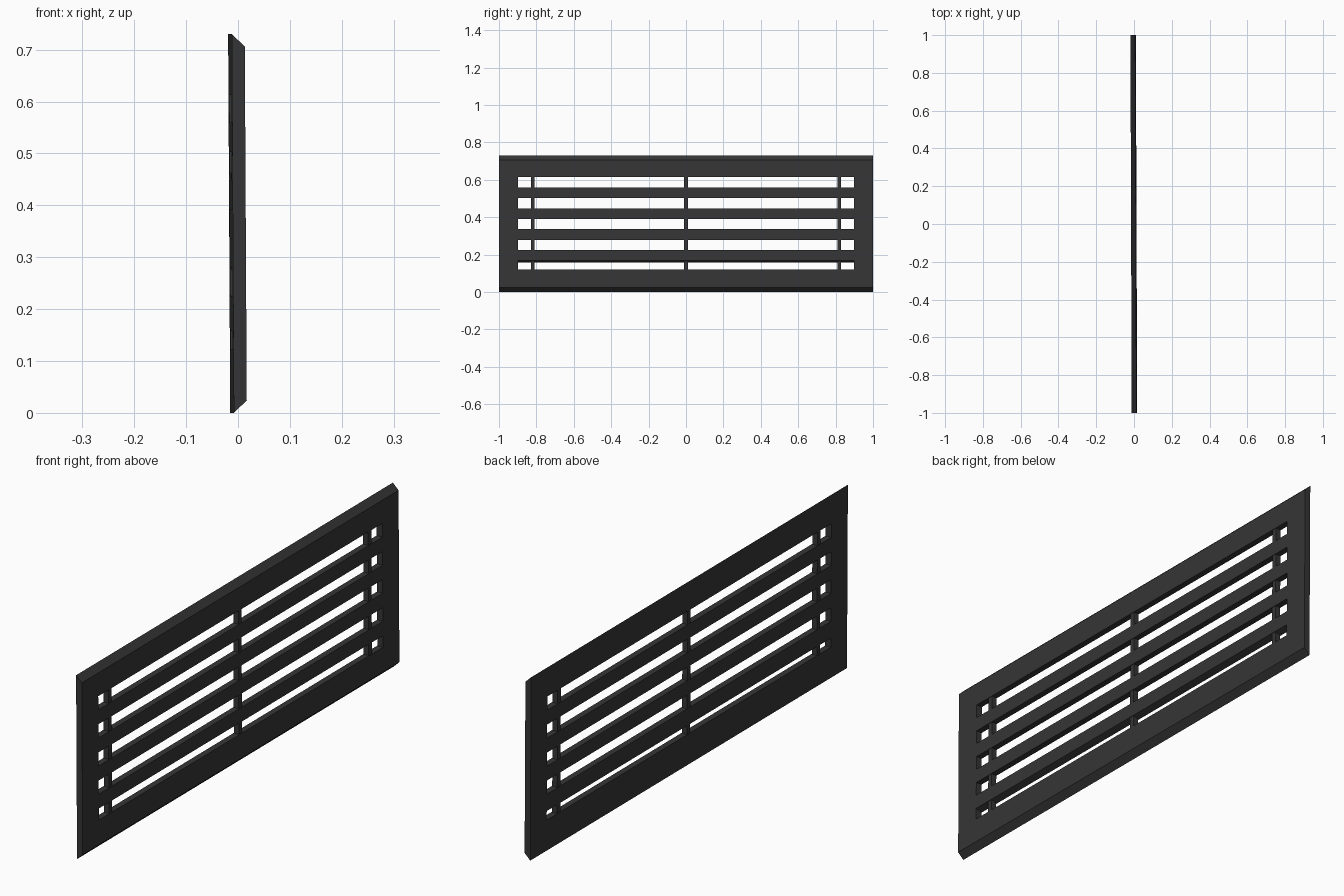
import bpy, bmesh

if "Cube" in bpy.data.objects:
    bpy.data.objects.remove(bpy.data.objects["Cube"])

# one dark colour for the whole grille
mat = bpy.data.materials.new("dark_charcoal")
mat.diffuse_color = (0.036, 0.036, 0.036, 1)
mat.use_nodes = True
mat.node_tree.nodes["Principled BSDF"].inputs["Base Color"].default_value = mat.diffuse_color

BACK, FRONT = -0.0115, 0.0135   # plate depth
HEIGHT, BEVEL = 0.73, 0.024
OPEN_Y, OPEN_LO, OPEN_HI = 0.897, 0.122, 0.614


def lean(x, y, z):
    """The plate is very slightly turned and tilted back."""
    return (x - 0.0035 * y - 0.0055 * z, y, z)


def prism(name, profile, y0, y1):
    """Extrude an (x, z) profile along y."""
    bm = bmesh.new()
    a = [bm.verts.new(lean(x, y0, z)) for x, z in profile]
    b = [bm.verts.new(lean(x, y1, z)) for x, z in profile]
    bm.faces.new(a)
    bm.faces.new(b[::-1])
    n = len(a)
    for i in range(n):
        bm.faces.new((a[i], b[i], b[(i + 1) % n], a[(i + 1) % n]))
    bmesh.ops.recalc_face_normals(bm, faces=bm.faces[:])
    me = bpy.data.meshes.new(name)
    bm.to_mesh(me)
    bm.free()
    me.materials.append(mat)
    ob = bpy.data.objects.new(name, me)
    bpy.context.collection.objects.link(ob)
    return ob


def rect(z0, z1, x0=BACK, x1=FRONT):
    return [(x0, z0), (x1, z0), (x1, z1), (x0, z1)]


# bevelled top and bottom rails
prism("bottom_rail", [(BACK, 0), (FRONT, BEVEL), (FRONT, OPEN_LO), (BACK, OPEN_LO)], -1, 1)
prism("top_rail", [(BACK, OPEN_HI), (FRONT, OPEN_HI), (FRONT, HEIGHT - BEVEL), (BACK, HEIGHT)], -1, 1)

# side stiles
for side, label in ((-1, "left"), (1, "right")):
    y0, y1 = sorted((side * OPEN_Y, side))
    prism(label + "_stile", rect(OPEN_LO, OPEN_HI), y0, y1)

# horizontal slats; the lowest has a sloped underside
for i in range(4):
    z0 = 0.168 + 0.1115 * i
    p = rect(z0, z0 + 0.057)
    if i == 0:
        p[0] = (BACK, z0 - 0.010)
    prism(f"slat_{i + 1}", p, -OPEN_Y, OPEN_Y)

# vertical support bars, a hair behind the front face
for i, y in enumerate((-0.82, 0, 0.82)):
    prism(f"support_bar_{i + 1}", rect(OPEN_LO, OPEN_HI, BACK + 0.001, FRONT - 0.002), y - 0.01, y + 0.01)
